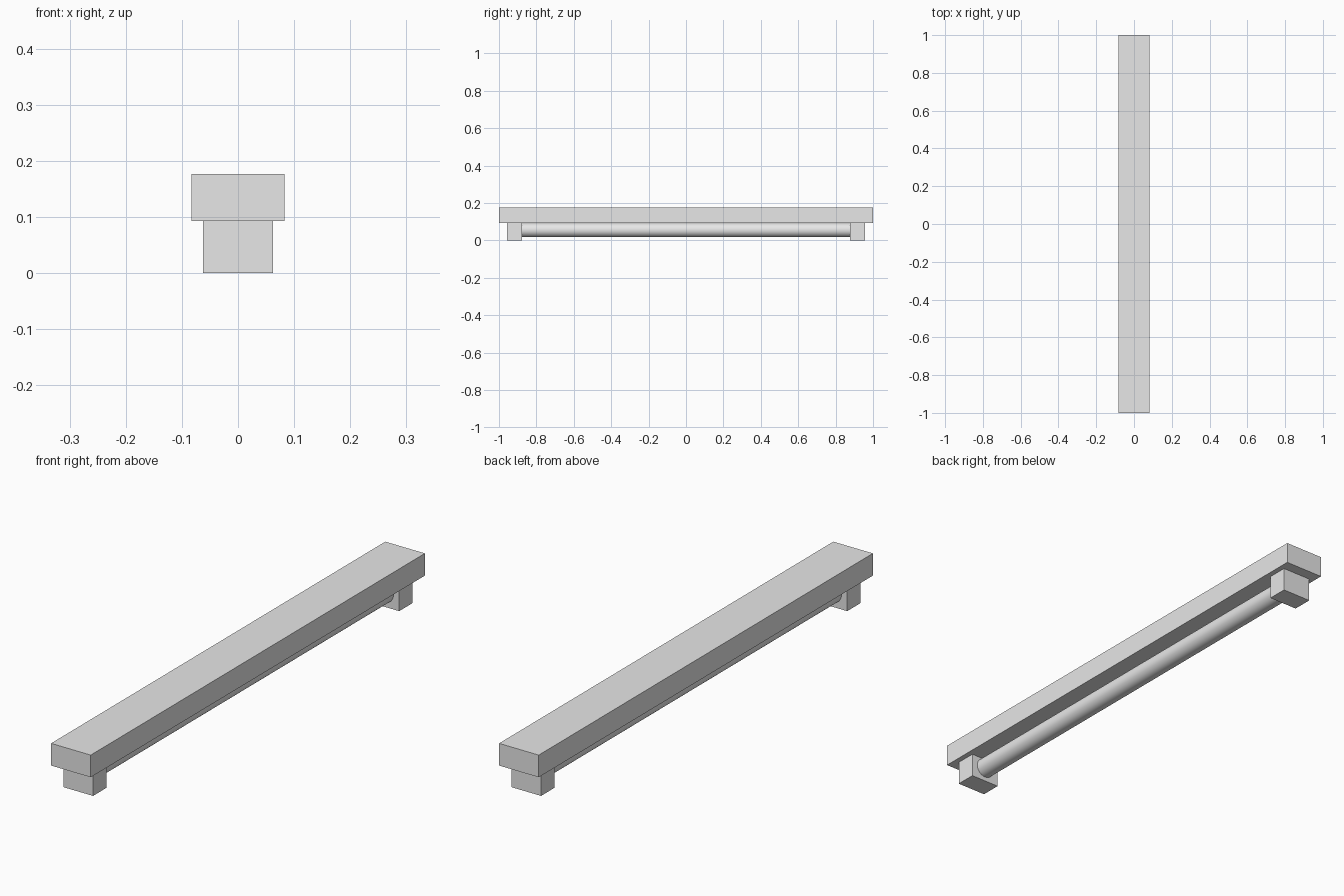
import bpy
from math import pi

cube = bpy.data.objects.get("Cube")
if cube:
    bpy.data.objects.remove(cube, do_unlink=True)

GREY = (0.8, 0.8, 0.8, 1)
grey = bpy.data.materials.new("light_grey")
grey.use_nodes = True
grey.diffuse_color = GREY
grey.node_tree.nodes["Principled BSDF"].inputs["Base Color"].default_value = GREY


def box(name, size, y, bottom):
    """Axis-aligned box centred on x, resting at the given height."""
    bpy.ops.mesh.primitive_cube_add(size=1, location=(0, y, bottom + size[2] / 2))
    ob = bpy.context.object
    ob.name = name
    ob.scale = size
    bpy.ops.object.transform_apply(location=False, rotation=False, scale=True)
    ob.data.materials.append(grey)


HOLDER_HEIGHT = 0.093
HOLDER_Y = 0.916
HOLDER_DEPTH = 0.08

# Long housing above the tube
box("housing", (0.166, 2.0, 0.084), 0, HOLDER_HEIGHT)

# Tube holders at both ends
for name, side in (("front_holder", -1), ("back_holder", 1)):
    box(name, (0.124, HOLDER_DEPTH, HOLDER_HEIGHT), side * HOLDER_Y, 0)

# Round tube between the holders
bpy.ops.mesh.primitive_cylinder_add(
    vertices=48, radius=0.038, depth=2 * HOLDER_Y - HOLDER_DEPTH,
    location=(0, 0, 0.055), rotation=(pi / 2, 0, 0))
tube = bpy.context.object
tube.name = "tube"
tube.data.materials.append(grey)
bpy.ops.object.shade_smooth_by_angle()
